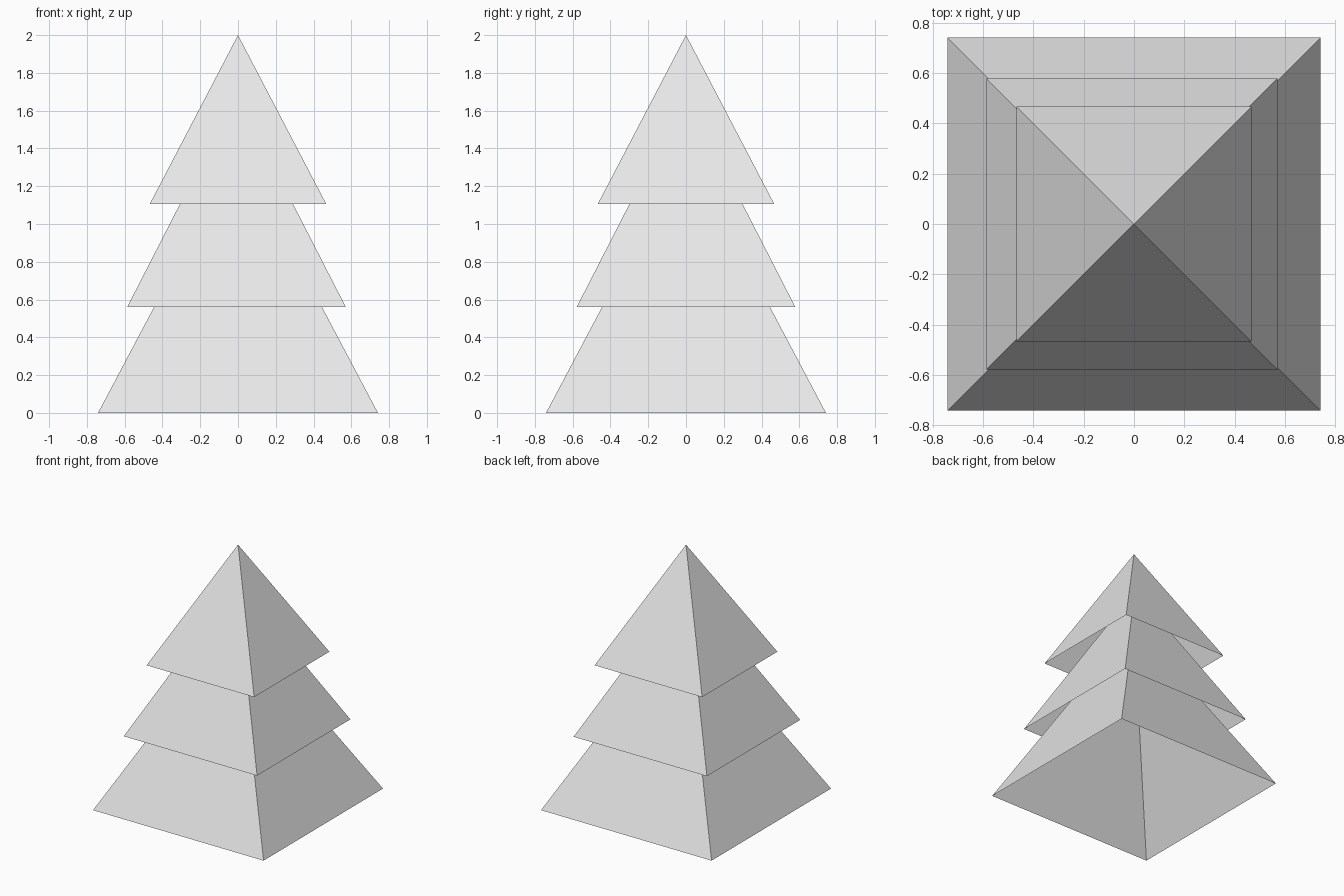
import bpy
import math

cube = bpy.data.objects.get("Cube")
if cube:
    bpy.data.objects.remove(cube, do_unlink=True)

# Plain grey for the whole tree
GREY = (0.8, 0.8, 0.8, 1.0)
grey = bpy.data.materials.new("light_grey")
grey.use_nodes = True
grey.diffuse_color = GREY
grey.node_tree.nodes["Principled BSDF"].inputs["Base Color"].default_value = GREY


def add_tier(name, half_width, base, height, x=0.0):
    """Hollow four-sided pyramid, open underneath."""
    bpy.ops.mesh.primitive_cone_add(
        vertices=4, radius1=half_width * math.sqrt(2), radius2=0,
        depth=height, end_fill_type='NOTHING',
        location=(x, 0, base + height / 2), rotation=(0, 0, math.pi / 4))
    tier = bpy.context.object
    bpy.ops.object.transform_apply(location=False, rotation=True, scale=True)
    tier.name = tier.data.name = name
    tier.data.materials.append(grey)


# Three overlapping layers of branches, from the ground up
add_tier("lower_branches", 0.741, 0.0, 1.40)
add_tier("middle_branches", 0.579, 0.56, 1.13, x=-0.008)
add_tier("top_branches", 0.467, 1.106, 0.894)
